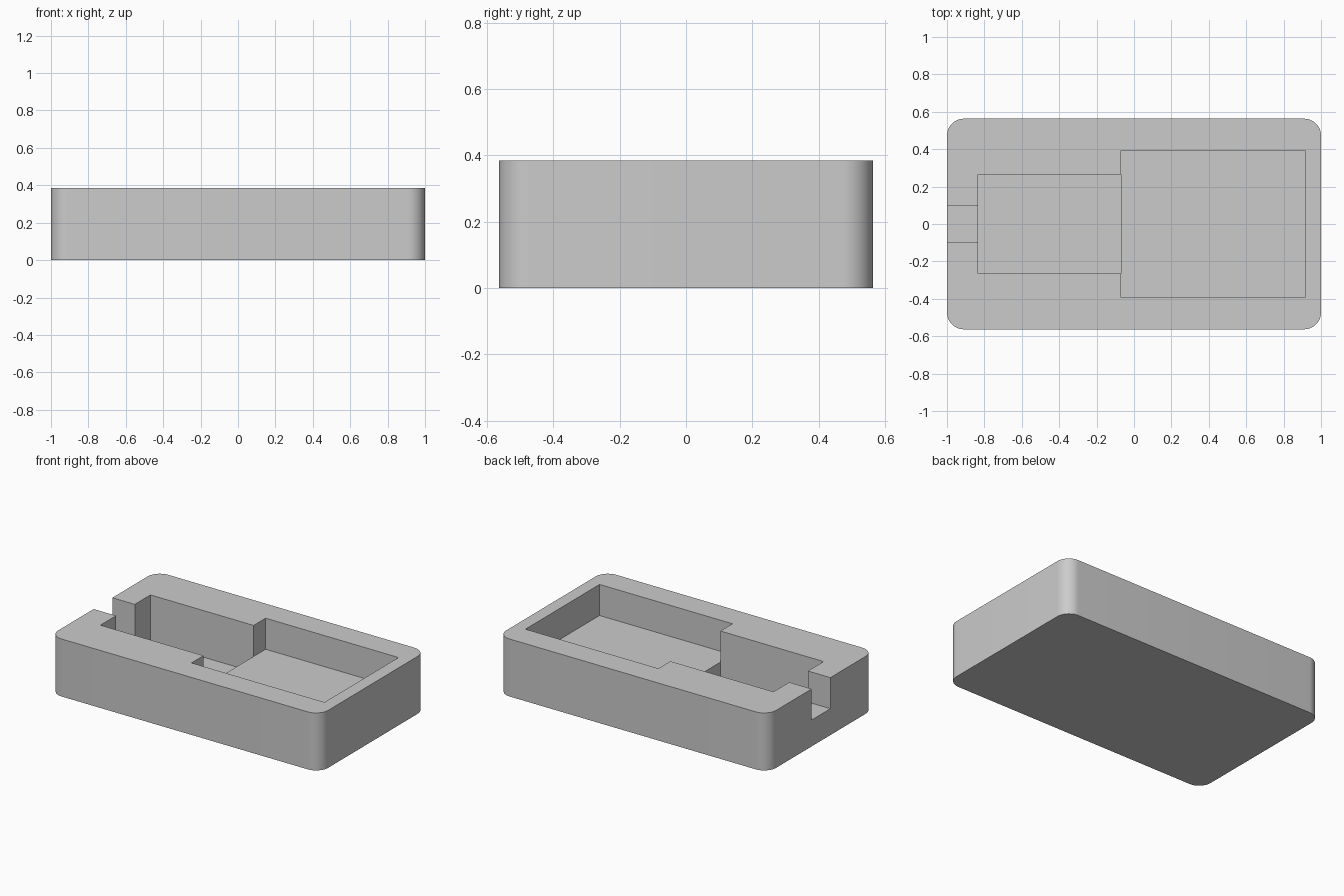
import bpy
import bmesh
import math

cube = bpy.data.objects.get("Cube")
if cube:
    bpy.data.objects.remove(cube, do_unlink=True)

HEIGHT = 0.385
HALF_X, HALF_Y = 1.0, 0.563
CORNER = 0.09
SHELF = 0.177        # floor of the wide pocket and the notch
DEEP = 0.073         # floor of the narrow pocket
STEP_X = -0.07       # where the two pockets meet

grey = bpy.data.materials.new("plain grey")
grey.use_nodes = True
colour = (0.6, 0.6, 0.6, 1)
grey.diffuse_color = colour
grey.node_tree.nodes["Principled BSDF"].inputs["Base Color"].default_value = colour


def prism(name, outline, bottom, top):
    """Extrude a flat outline between two heights."""
    bm = bmesh.new()
    face = bm.faces.new([bm.verts.new((x, y, bottom)) for x, y in outline])
    moved = bmesh.ops.extrude_face_region(bm, geom=[face])["geom"]
    verts = [v for v in moved if isinstance(v, bmesh.types.BMVert)]
    bmesh.ops.translate(bm, verts=verts, vec=(0, 0, top - bottom))
    bmesh.ops.recalc_face_normals(bm, faces=bm.faces)
    mesh = bpy.data.meshes.new(name)
    bm.to_mesh(mesh)
    bm.free()
    mesh.materials.append(grey)
    obj = bpy.data.objects.new(name, mesh)
    bpy.context.collection.objects.link(obj)
    return obj


def rounded_outline(hx, hy, radius, steps=14):
    points = []
    for quarter, (sx, sy) in enumerate([(1, 1), (-1, 1), (-1, -1), (1, -1)]):
        for i in range(steps + 1):
            a = math.pi / 2 * (quarter + i / steps)
            points.append((sx * (hx - radius) + radius * math.cos(a),
                           sy * (hy - radius) + radius * math.sin(a)))
    return points


def carve(body, name, x0, x1, half_y, floor):
    """Cut a box-shaped recess down from the top."""
    outline = [(x0, -half_y), (x1, -half_y), (x1, half_y), (x0, half_y)]
    cutter = prism(name, outline, floor, HEIGHT + 0.1)
    cutter.hide_render = True
    mod = body.modifiers.new(name, "BOOLEAN")
    mod.operation = "DIFFERENCE"
    mod.solver = "EXACT"
    mod.object = cutter
    bpy.context.view_layer.objects.active = body
    bpy.ops.object.modifier_apply(modifier=mod.name)
    bpy.data.objects.remove(cutter, do_unlink=True)


# Solid block with rounded upright corners
body = prism("case_body", rounded_outline(HALF_X, HALF_Y, CORNER), 0, HEIGHT)

# Recesses: narrow deep pocket, wide shallow pocket, end notch
carve(body, "narrow_pocket", -0.834, STEP_X, 0.265, DEEP)
carve(body, "wide_pocket", STEP_X, 0.915, 0.392, SHELF)
carve(body, "end_notch", -HALF_X - 0.1, -0.6, 0.099, SHELF)

# Smooth corners, crisp edges
bpy.ops.object.select_all(action="DESELECT")
body.select_set(True)
bpy.context.view_layer.objects.active = body
bpy.ops.object.shade_smooth_by_angle(angle=math.radians(30))
